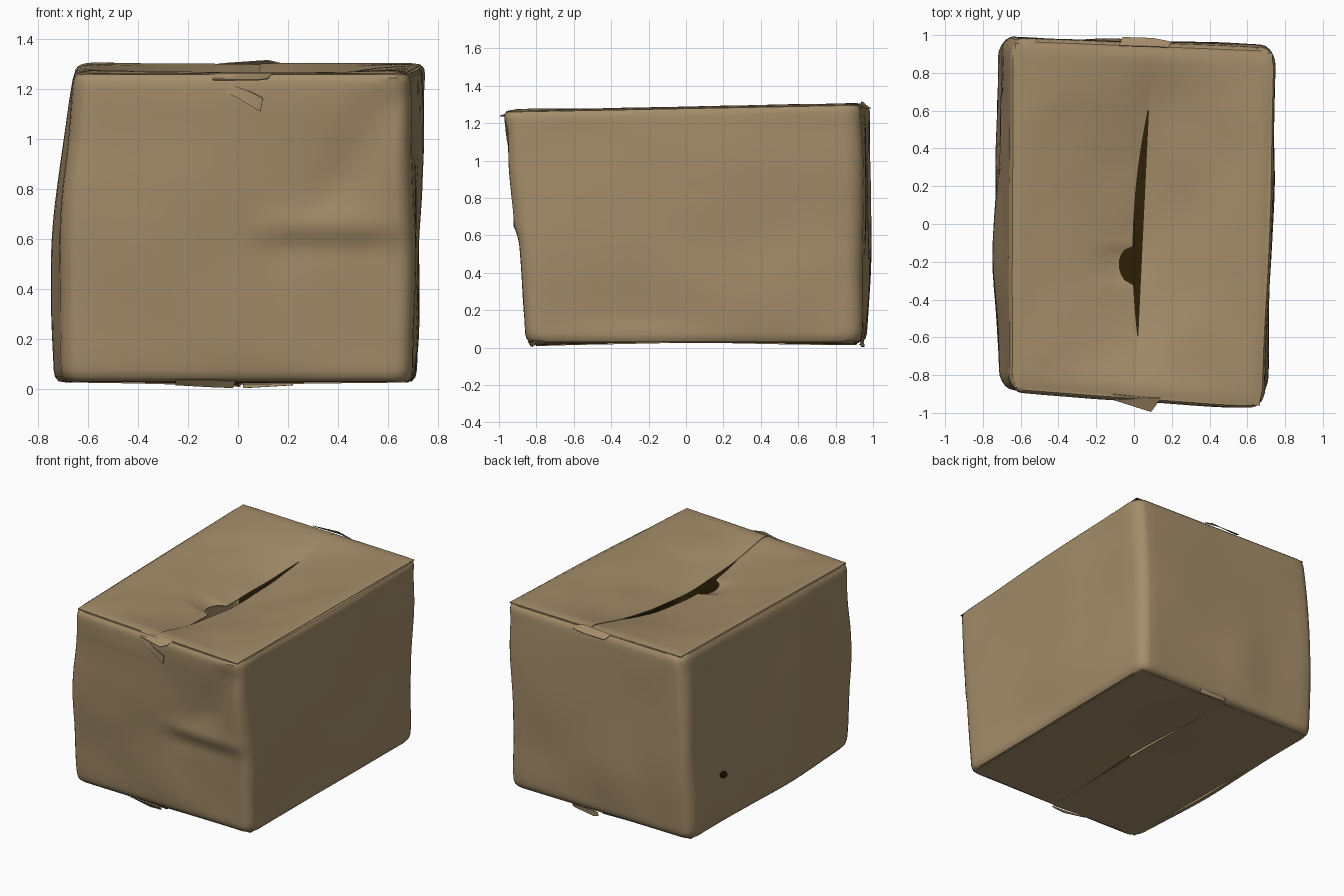
import bpy, math
from mathutils import Vector, noise

if "Cube" in bpy.data.objects:
    bpy.data.objects.remove(bpy.data.objects["Cube"])


def material(name, col):
    m = bpy.data.materials.new(name)
    m.diffuse_color = (*col, 1)
    m.use_nodes = True
    m.node_tree.nodes["Principled BSDF"].inputs["Base Color"].default_value = m.diffuse_color
    return m


CARD = material("brown cardboard", (0.37, 0.265, 0.142))
DARK = material("dark inside", (0.028, 0.015, 0.002))

# Box corners (x, y) in the order FL, FR, BR, BL at bottom, middle and top
LEVELS = [
    [(-0.695, -0.825), (0.70, -0.86), (0.715, 0.935), (-0.715, 0.965)],
    [(-0.705, -0.865), (0.705, -0.915), (0.73, 0.95), (-0.71, 0.99)],
    [(-0.655, -0.89), (0.685, -0.99), (0.755, 0.93), (-0.65, 0.985)],
]
Z0 = 0.025


def corner(k, t):
    a, b, c = (Vector(l[k]) for l in LEVELS)
    return a * (1 - t) * (1 - 2 * t) + b * 4 * t * (1 - t) + c * t * (2 * t - 1)


def shell(u, v, t):
    """Point inside the warped box: u, v in -1..1, t is height 0..1."""
    fl, fr, br, bl = (corner(k, t) for k in range(4))
    f = fl.lerp(fr, (u + 1) / 2)
    b = bl.lerp(br, (u + 1) / 2)
    p = f.lerp(b, (v + 1) / 2)
    return Vector((p.x, p.y, Z0 + (1.29 + 0.019 * p.y - Z0) * t))


def bump(a, centre, width):
    return math.exp(-((a - centre) / width) ** 2)


def smooth(a):
    a = max(0, min(1, a))
    return a * a * (3 - 2 * a)


def dent(p, u, v):
    """Creases and bulges on the four walls."""
    x, y, z = p
    q = p.copy()
    fade = max(0, min(1, z / 0.15, (1.29 - z) / 0.15))
    n = noise.noise(p * 2.5) * 0.012 * fade
    if v < -0.9:                                      # front
        win = smooth(x / 0.2) * smooth((0.75 - x) / 0.25)
        under = smooth((0.66 - z) / 0.12)
        d = 0.026 * under * math.exp(-max(0, 0.6 - z) / 0.2) * win
        d -= 0.010 * bump(z, 0.65, 0.06) * win
        line = (x - 0.3) - 0.55 * (z - 0.7)
        d += 0.018 * bump(line, 0.05, 0.1) * fade * smooth((z - 0.65) / 0.2)
        d -= 0.012 * bump(x, -0.2, 0.4) * fade
        q.y += d + n
    elif v > 0.9:                                     # back
        q.y += n + 0.012 * bump(x, -0.15, 0.15) * bump(z, 0.35, 0.3) * fade
    if u > 0.9:                                       # right
        q.x += n + 0.012 * bump(y, 0, 0.5) * smooth(z / 0.4)
        q.x -= 0.018 * bump(y, -0.2, 0.3) * bump(z, 0.2, 0.25) * fade
    elif u < -0.9:                                    # left
        q.x += n - 0.034 * bump(y, -0.15, 0.5) * smooth((1.4 - z) / 0.9)
    return q


def make(name, verts, faces, thick=0.006):
    me = bpy.data.meshes.new(name)
    me.from_pydata([tuple(v) for v in verts], [], faces)
    me.materials.append(CARD)
    me.materials.append(DARK)
    ob = bpy.data.objects.new(name, me)
    bpy.context.collection.objects.link(ob)
    bpy.ops.object.select_all(action='DESELECT')
    ob.select_set(True)
    bpy.context.view_layer.objects.active = ob
    mod = ob.modifiers.new("thickness", 'SOLIDIFY')
    mod.thickness, mod.offset = thick, -1
    mod.material_offset = 1
    bpy.ops.object.modifier_apply(modifier=mod.name)
    bpy.ops.object.shade_smooth_by_angle(angle=math.radians(40))
    return ob


def grid(name, f, nu, nv, flip=False):
    verts = [f(i / nu, j / nv) for j in range(nv + 1) for i in range(nu + 1)]
    w = nu + 1
    faces = []
    for j in range(nv):
        for i in range(nu):
            q = (j * w + i, j * w + i + 1, (j + 1) * w + i + 1, (j + 1) * w + i)
            faces.append(q[::-1] if flip else q)
    return make(name, verts, faces)


# Walls: rounded outline lofted upwards, rolled in at both ends
R, N, A = 0.1, 20, 5
ring = []
for k in range(4):
    ca, sa = [(1, 0), (0, 1), (-1, 0), (0, -1)][k]
    side = [(-1 + R + (2 - 2 * R) * i / N, -1) for i in range(N + 1)]
    side += [(1 - R + R * math.sin(a), -1 + R - R * math.cos(a))
             for a in (math.pi / 2 * i / A for i in range(1, A))]
    ring += [(x * ca - y * sa, x * sa + y * ca) for x, y in side]
steps = [(0.001, 0.06), (0.004, 0.025), (0.018, 0.006)]
steps += [(0.04 + 0.92 * i / 36, 0.0) for i in range(37)]
steps += [(0.98, 0.005), (0.99, 0.018), (0.991, 0.06)]
verts, faces, m = [], [], len(ring)
for t, inset in steps:
    for u, v in ring:
        p = dent(shell(u, v, t), u, v)
        c = shell(0, 0, t)
        verts.append(p + Vector((c.x - p.x, c.y - p.y, 0)) * inset)
for j in range(len(steps) - 1):
    for i in range(m):
        k = (i + 1) % m
        faces.append((j * m + i, j * m + k, (j + 1) * m + k, (j + 1) * m + i))
walls = make("box_walls", verts, faces)
for f in walls.data.polygons:                         # bare inside of left wall
    if f.normal.x > 0.7 and f.center.x < 0:
        f.material_index = 0


# Top flaps: sag towards a torn seam
def top_flap(left):
    def f(a, b):
        v = -0.972 + 1.944 * b
        y = 0.94 * v
        seam = 0.045 + 0.028 * y
        arch = max(0, 1 - (y / 0.88) ** 2)
        if left:
            gap = 0.055 * max(0, 1 - (y / 0.62) ** 2)
            hole = 0.075 * max(0, 1 - ((y + 0.23) / 0.1) ** 2) ** 0.5
            seam += 0.004 - gap - hole * smooth((a - 0.5) * 2)
            s, sag = a, 0.118 * arch ** 1.2 + 0.004
        else:
            s, sag = 1 - a, 0.118 * arch ** 1.2
        us = (seam - 0.03) / 0.7
        u = -0.972 + (us + 0.972) * a if left else us + (0.972 - us) * a
        p = shell(u, v, 1)
        p.z -= sag * s ** (1.3 if left else 1.6)
        p.z -= 0.008 * max(bump(abs(v), 0.972, 0.03), bump(abs(u), 0.972, 0.03))
        edge = min(1, (1 - abs(v)) * 5, s * 5)
        p.z += noise.noise(p * 3) * 0.012 * edge
        return p
    return f


grid("top_flap_left", top_flap(True), 28, 72)
grid("top_flap_right", top_flap(False), 28, 72)


# Bottom flaps: meet in a slightly uneven seam
def bottom_flap(left):
    def f(a, b):
        v = -0.955 + 1.91 * b
        us = 0.012 if left else 0.0
        u = -0.955 + (us + 0.955) * a if left else us + (0.955 - us) * a
        s = a if left else 1 - a
        p = shell(u, v, 0)
        p.z -= (0.012 if left else 0.004) * s ** 2
        p.z -= 0.006 * bump(v, -1, 0.2) * s
        p.z += 0.03 * s ** 2 * bump(v, 0, 0.5) * (0.4 if left else 1)
        return p
    return f


grid("bottom_flap_left", bottom_flap(True), 14, 30, True)
grid("bottom_flap_right", bottom_flap(False), 14, 30, True)

# Torn paper scraps: peeling tape on the front, tags at the flap ends
QUADS = [(0, 1, 4, 3), (1, 2, 5, 4)]
scraps = {
    "front_tape_scrap":
        [(-0.08, -0.925, 1.20), (0.0, -0.955, 1.165), (0.09, -0.96, 1.11),
         (-0.05, -0.93, 1.225), (0.04, -0.965, 1.195), (0.10, -0.96, 1.165)],
    "front_top_tag":
        [(-0.10, -0.935, 1.24), (0.09, -0.995, 1.24), (0.12, -0.955, 1.245),
         (-0.12, -0.90, 1.266), (0.07, -0.92, 1.266), (0.14, -0.92, 1.266)],
    "back_top_tag":
        [(0.2, 0.965, 1.28), (0.1, 0.985, 1.28), (-0.06, 0.99, 1.28),
         (0.18, 0.935, 1.304), (0.12, 0.94, 1.318), (-0.08, 0.945, 1.304)],
    "front_bottom_tag":
        [(-0.25, -0.8, 0.014), (-0.1, -0.83, 0.006), (-0.02, -0.82, 0.003),
         (-0.25, -0.835, 0.034), (-0.1, -0.845, 0.034), (-0.01, -0.845, 0.03)],
    "back_bottom_tag":
        [(0.22, 0.93, 0.014), (0.05, 0.955, 0.004), (0.02, 0.94, 0.004),
         (0.22, 0.945, 0.04), (0.06, 0.95, 0.04), (0.02, 0.95, 0.035)],
}
for name, pts in scraps.items():
    ob = make(name, pts, QUADS, 0.004)
    for f in ob.data.polygons:
        f.material_index = 0

# Small puncture in the left wall
p = dent(shell(-1, 0.6, 0.27), -1, 0.6)
ob = make("left_puncture",
          [(p.x - 0.005, p.y + 0.04 * math.cos(a), p.z + 0.028 * math.sin(a + 0.4))
           for a in (-i * math.tau / 9 for i in range(9))],
          [tuple(range(9))], 0.006)
for f in ob.data.polygons:
    f.material_index = 1
